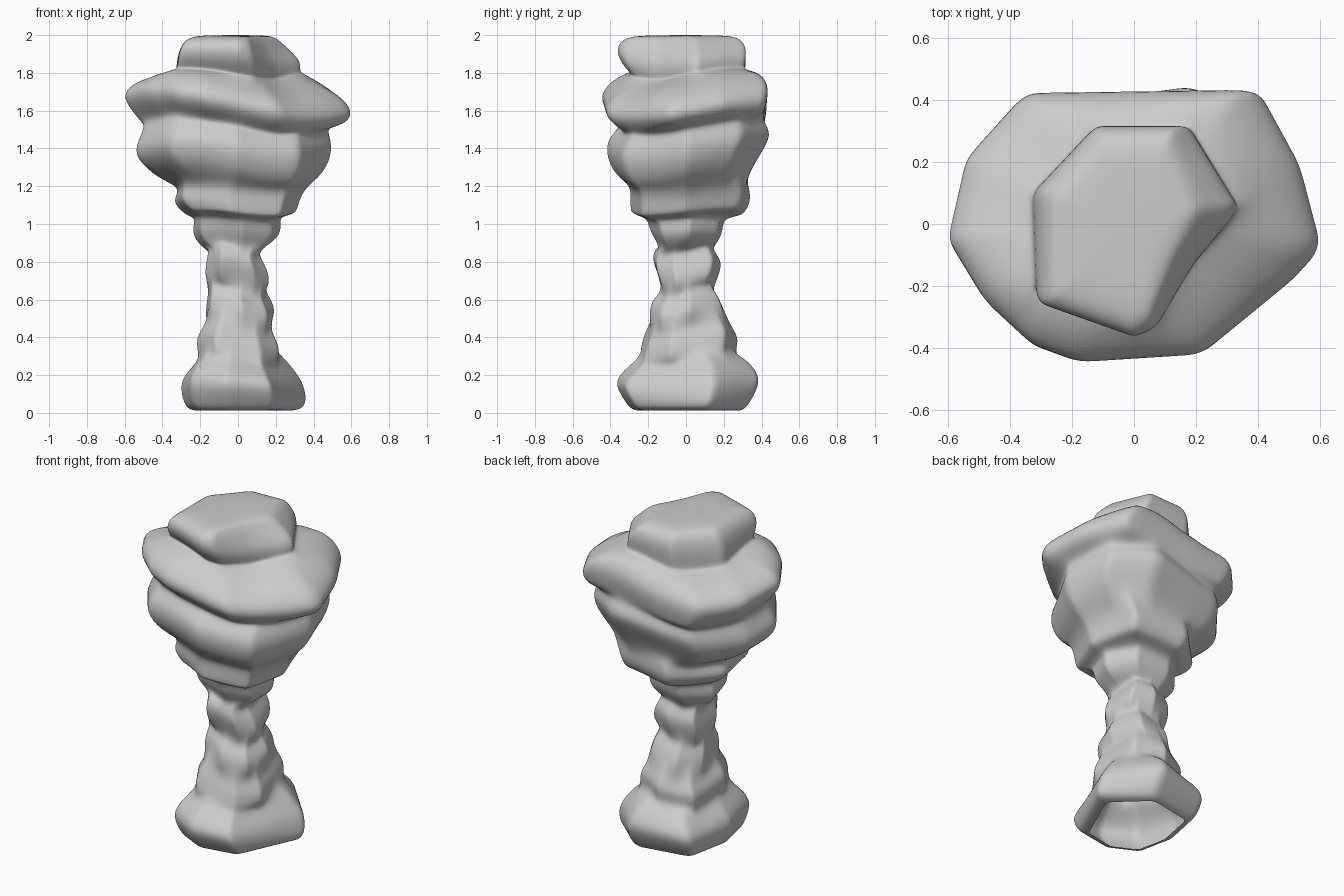
import bpy, bmesh, math
from mathutils import Vector

N = 72
# plan outlines of the rock layers (counter-clockwise)
CAP = [(.34, .05), (.18, .31), (-.12, .31), (-.31, .1), (-.3, -.25), (0, -.355), (.08, -.33), (.2, -.13)]
SLAB = [(.6, -.08), (.53, .18), (.4, .41), (-.35, .4), (-.54, .2), (-.6, -.05),
        (-.48, -.25), (-.33, -.39), (-.18, -.445), (.22, -.42), (.5, -.19)]
BELLY = [(.49, 0), (.42, .3), (.19, .45), (-.3, .38), (-.5, .12), (-.54, -.1), (-.36, -.35), (0, -.41), (.32, -.33)]
BOWL = [(.33, .0), (.24, .28), (-.1, .32), (-.32, .1), (-.28, -.2), (-.05, -.3), (.24, -.24)]
NECK = [(1, .1), (.55, .9), (-.4, 1), (-1, .35), (-.85, -.6), (.1, -1), (.8, -.7)]
SHAFT = [(1, -.35), (.8, .75), (0, 1), (-.85, .7), (-1, -.3), (-.55, -1), (.55, -.9)]
BASE = [(.36, .14), (.12, .38), (-.24, .31), (-.3, 0), (-.25, -.26), (-.06, -.36), (.18, -.31)]


def radius(outline, a):
    """Distance from the centre to the outline along angle a."""
    d = Vector((math.cos(a), math.sin(a)))
    best = 0
    for i, p in enumerate(outline):
        p = Vector(p)
        e = Vector(outline[(i + 1) % len(outline)]) - p
        den = d.x * e.y - d.y * e.x
        if abs(den) < 1e-9:
            continue
        t = (p.x * e.y - p.y * e.x) / den
        u = (p.x * d.y - p.y * d.x) / den
        if t > 0 and -1e-6 <= u <= 1 + 1e-6:
            best = max(best, t)
    return best


def layer(outline, tilt, rows):
    """Rings (z, left, right, front, back) following one outline; tilt makes a saddle-shaped bed."""
    xs, ys = [p[0] for p in outline], [p[1] for p in outline]
    rings = []
    for z, l, r, f, b in rows:
        ring = []
        for i in range(N):
            a = math.tau * i / N
            rad = radius(outline, a)
            x, y = rad * math.cos(a), rad * math.sin(a)
            x *= r / max(xs) if x > 0 else l / -min(xs)
            y *= b / max(ys) if y > 0 else f / -min(ys)
            dz = tilt * math.sin(2 * a) * min(1, max(z - .02, 0) / .3, (2 - z) / .2)
            ring.append(Vector((x * 1.022, y * 1.022, z + dz)))
        rings.append(ring)
    return rings


rings = []
# base block, open underneath
rings += layer(BASE, .03, [
    (.012, .22, .28, .25, .28), (.02, .26, .34, .29, .31), (.06, .285, .365, .32, .34),
    (.14, .30, .35, .37, .385), (.20, .28, .31, .35, .38), (.27, .21, .25, .26, .32)])
# stacked shaft stones
rings += layer(SHAFT, .03, [
    (.31, .21, .22, .24, .25), (.39, .22, .21, .22, .28), (.45, .17, .17, .19, .24)])
rings += layer(NECK, .03, [
    (.53, .17, .20, .195, .21), (.60, .165, .17, .18, .18), (.645, .155, .14, .13, .14)])
rings += layer(SHAFT, .02, [
    (.70, .175, .175, .14, .16), (.80, .165, .14, .18, .195), (.86, .15, .10, .16, .14)])
# collar
rings += layer(NECK, .01, [
    (.89, .20, .17, .14, .15), (.96, .245, .235, .19, .195), (1.035, .22, .21, .20, .19)])
# bowl under the boulder
rings += layer(BOWL, .015, [
    (1.05, .26, .28, .28, .28), (1.07, .29, .31, .29, .31), (1.13, .35, .32, .29, .34),
    (1.2, .29, .36, .29, .33)])
# belly of the boulder
rings += layer(BELLY, .04, [
    (1.26, .46, .44, .37, .34), (1.36, .55, .49, .415, .40), (1.45, .51, .485, .41, .45),
    (1.51, .49, .46, .34, .41)])
# overhanging slab
rings += layer(SLAB, .05, [
    (1.54, .51, .57, .36, .405), (1.60, .56, .61, .44, .42), (1.68, .61, .55, .44, .43),
    (1.755, .53, .41, .34, .39)])
# cap stone
rings += layer(CAP, .03, [
    (1.79, .34, .34, .29, .32), (1.80, .32, .33, .29, .30), (1.86, .32, .335, .345, .31),
    (1.93, .305, .26, .365, .31), (1.98, .27, .21, .33, .28), (1.998, .21, .17, .26, .22)])

# skin the rings and close the top
bm = bmesh.new()
loops = [[bm.verts.new(p) for p in ring] for ring in rings]
for lo, hi in zip(loops, loops[1:]):
    for i in range(N):
        j = (i + 1) % N
        bm.faces.new((lo[i], lo[j], hi[j], hi[i]))
tip = bm.verts.new((0, 0, 2.0))
for i in range(N):
    bm.faces.new((loops[-1][i], loops[-1][(i + 1) % N], tip))
mesh = bpy.data.meshes.new("rock_pillar")
bm.to_mesh(mesh)
bm.free()
rock = bpy.data.objects.new("rock_pillar", mesh)
bpy.context.collection.objects.link(rock)
for p in mesh.polygons:
    p.use_smooth = True
sub = rock.modifiers.new("rounding", 'SUBSURF')
sub.levels = sub.render_levels = 2
